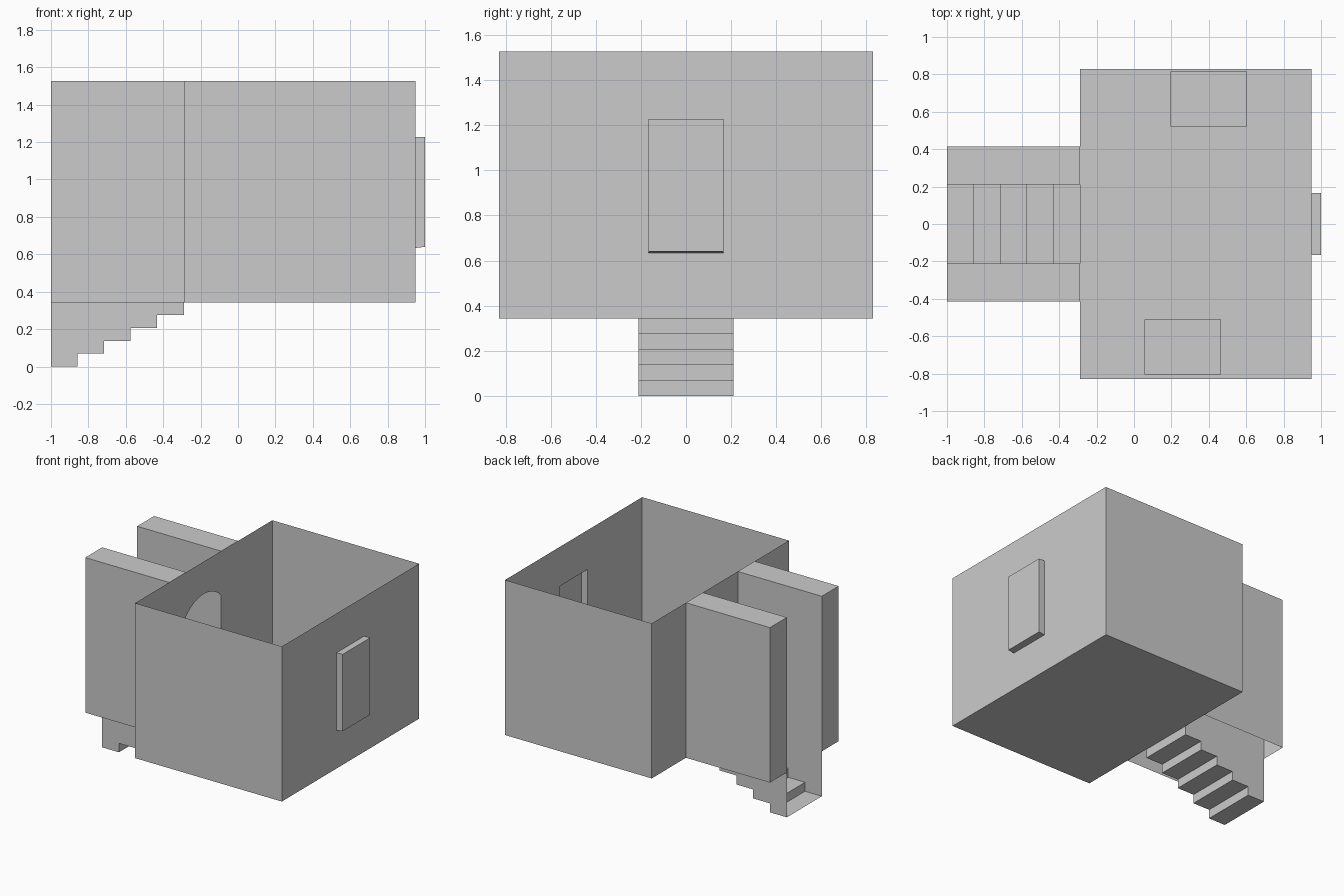
import bpy
import math

if "Cube" in bpy.data.objects:
    bpy.data.objects.remove(bpy.data.objects["Cube"])

FLOOR, TOP = 0.343, 1.527
X0, XL, XR, X1 = -1.0, -0.29, 0.95, 1.0   # corridor end, door wall, window wall, niche back
YR, YC, YI = 0.828, 0.415, 0.211          # room, corridor outer, corridor inner half widths


def make(name, faces):
    """Mesh object from a list of faces given as point loops."""
    verts, index, polys = [], {}, []
    for face in faces:
        poly = []
        for p in face:
            key = tuple(round(c, 4) for c in p)
            if key not in index:
                index[key] = len(verts)
                verts.append(key)
            poly.append(index[key])
        polys.append(poly)
    mesh = bpy.data.meshes.new(name)
    mesh.from_pydata(verts, [], polys)
    ob = bpy.data.objects.new(name, mesh)
    bpy.context.collection.objects.link(ob)
    return ob


def on_x(x, y0, y1, z0, z1):
    return [(x, y0, z0), (x, y1, z0), (x, y1, z1), (x, y0, z1)]


def on_y(y, x0, x1, z0, z1):
    return [(x0, y, z0), (x1, y, z0), (x1, y, z1), (x0, y, z1)]


def on_z(z, x0, x1, y0, y1):
    return [(x0, y0, z), (x1, y0, z), (x1, y1, z), (x0, y1, z)]


# Room floor and long walls
make("room_floor", [on_z(FLOOR, XL, XR, -YR, YR)])
make("front_wall", [on_y(-YR, XL, XR, FLOOR, TOP)])
make("back_wall", [on_y(YR, XR, XL, FLOOR, TOP)])

# Wall with the arched doorway
SPRING, RISE, SEG = 1.19, 0.09, 12
radius = (YI ** 2 + RISE ** 2) / (2 * RISE)
half = math.asin(YI / radius)
arch = []
for i in range(SEG + 1):
    a = -half + 2 * half * i / SEG
    arch.append((XL, radius * math.sin(a), SPRING + RISE - radius * (1 - math.cos(a))))
mid = SEG // 2
make("door_wall", [
    on_x(XL, -YR, -YI, FLOOR, SPRING),
    on_x(XL, YI, YR, FLOOR, SPRING),
    [(XL, -YR, SPRING)] + arch[:mid + 1] + [(XL, 0, TOP), (XL, -YR, TOP)],
    [(XL, YR, TOP), (XL, 0, TOP)] + arch[mid:] + [(XL, YR, SPRING)],
])

# Wall with the window opening, and the closed niche behind it
W, Z0, Z1 = 0.166, 0.634, 1.227
make("window_wall", [
    on_x(XR, -YR, -W, FLOOR, TOP), on_x(XR, W, YR, FLOOR, TOP),
    on_x(XR, -W, W, FLOOR, Z0), on_x(XR, -W, W, Z1, TOP),
])
SILL = Z0 + 0.006
sides = [[(XR, y, Z0), (X1, y, SILL), (X1, y, Z1), (XR, y, Z1)] for y in (-W, W)]
make("window_niche", sides + [
    on_x(X1, -W, W, SILL, Z1),
    on_z(Z1, XR, X1, -W, W),
    [(XR, -W, Z0), (X1, -W, SILL), (X1, W, SILL), (XR, W, Z0)],
])

# Stairs: open treads and risers
STEPS = 5
run, rise = (XL - X0) / STEPS, FLOOR / STEPS
steps = [(X0 + i * run, i * rise) for i in range(STEPS)]
stairs = []
for x, z in steps:
    stairs.append(on_z(z, x, x + run, -YI, YI))
    stairs.append(on_x(x + run, -YI, YI, z, z + rise))
make("stairs", stairs)

# Corridor walls: hollow, open below, inner face reaching down to the steps
for s, label in ((-1, "front"), (1, "back")):
    faces = [
        on_y(s * YC, X0, XL, FLOOR, TOP),
        on_z(TOP, X0, XL, s * YI, s * YC),
        on_x(X0, s * YI, s * YC, FLOOR, TOP),
        on_y(s * YI, X0, XL, FLOOR, TOP),
    ]
    faces += [on_y(s * YI, x, x + run, z, FLOOR) for x, z in steps]
    make(label + "_corridor_wall", faces)

# Two chests standing on the floor by the long walls
H = FLOOR + 0.26
for name, x0, x1, y0, y1 in (("back_chest", 0.195, 0.605, 0.52, 0.815),
                             ("front_chest", 0.055, 0.465, -0.805, -0.51)):
    make(name, [
        on_z(H, x0, x1, y0, y1),
        on_x(x0, y1, y0, FLOOR, H), on_x(x1, y0, y1, FLOOR, H),
        on_y(y0, x0, x1, FLOOR, H), on_y(y1, x1, x0, FLOOR, H),
    ])
